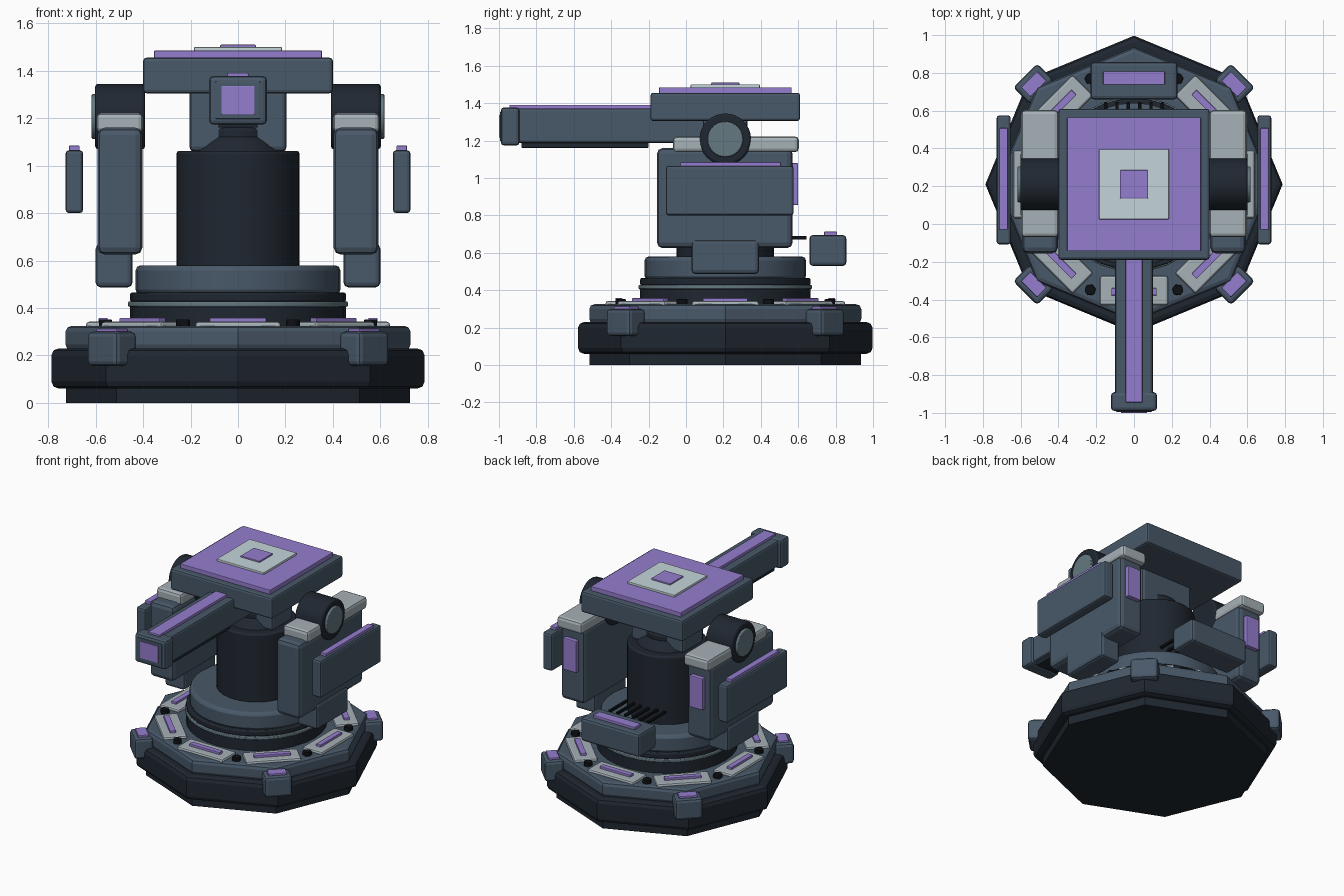
import bpy, bmesh, math
from mathutils import Matrix, Vector

if "Cube" in bpy.data.objects:
    bpy.data.objects.remove(bpy.data.objects["Cube"])

CY = 0.21  # y of the turret's turning axis


def material(name, rgb):
    m = bpy.data.materials.new(name)
    m.diffuse_color = (*rgb, 1)
    m.use_nodes = True
    m.node_tree.nodes["Principled BSDF"].inputs["Base Color"].default_value = m.diffuse_color
    return m


SLATE = material("slate", (0.065, 0.098, 0.14))
DARK = material("dark", (0.014, 0.02, 0.03))
BLACK = material("black", (0.004, 0.005, 0.007))
STEEL = material("steel", (0.13, 0.19, 0.22))
LIGHT = material("light", (0.38, 0.44, 0.47))
PALE = material("pale", (0.55, 0.66, 0.70))
PURPLE = material("purple", (0.30, 0.205, 0.62))


def finish(name, bm, mat, bevel, matrix, smooth=False):
    me = bpy.data.meshes.new(name)
    bm.to_mesh(me)
    bm.free()
    me.materials.append(mat)
    ob = bpy.data.objects.new(name, me)
    bpy.context.collection.objects.link(ob)
    ob.matrix_world = matrix
    if bevel:
        mod = ob.modifiers.new("bevel", "BEVEL")
        mod.width, mod.segments = bevel, 2
        mod.limit_method, mod.angle_limit = "ANGLE", math.radians(50)
    if smooth:
        bpy.ops.object.select_all(action="DESELECT")
        ob.select_set(True)
        bpy.context.view_layer.objects.active = ob
        bpy.ops.object.shade_smooth_by_angle(angle=math.radians(30))
    return ob


def box(name, x, y, z, mat, bevel=0.0, matrix=Matrix()):
    """Box from (min, max) ranges, placed by an optional matrix."""
    bm = bmesh.new()
    bmesh.ops.create_cube(bm, size=1)
    size = Vector((x[1] - x[0], y[1] - y[0], z[1] - z[0]))
    mid = Vector((sum(x) / 2, sum(y) / 2, sum(z) / 2))
    bmesh.ops.scale(bm, vec=size, verts=bm.verts)
    return finish(name, bm, mat, bevel, matrix @ Matrix.Translation(mid))


def drum(name, r, z, mat, sides=32, bevel=0.0, r2=None, matrix=None):
    """Upright cylinder or cone on the turret axis unless a matrix is given."""
    bm = bmesh.new()
    bmesh.ops.create_cone(bm, cap_ends=True, segments=sides, radius1=r,
                          radius2=r if r2 is None else r2, depth=z[1] - z[0])
    m = Matrix.Translation((0, CY, 0)) if matrix is None else matrix
    return finish(name, bm, mat, bevel, m @ Matrix.Translation((0, 0, sum(z) / 2)), sides > 12)


def around(deg):
    return Matrix.Translation((0, CY, 0)) @ Matrix.Rotation(math.radians(deg), 4, "Z")


# Eight-sided base
drum("base_plinth", 0.725, (0, 0.07), DARK, 8)
drum("base_flange", 0.787, (0.06, 0.23), DARK, 8, 0.03)
drum("base_deck", 0.727, (0.22, 0.325), SLATE, 8, 0.025)

# Deck plates, strips and bolts
for i in range(8):
    m = around(45 * i)
    box("deck_plate", (-0.18, 0.18), (-0.64, -0.485), (0.30, 0.342), LIGHT, 0.012, m)
    box("deck_strip", (-0.12, 0.12), (-0.588, -0.55), (0.335, 0.358), PURPLE, 0.004, m)
    bolt = around(45 * i + 22.5) @ Matrix.Translation((0, -0.605, 0))
    drum("deck_bolt", 0.031, (0.31, 0.352), BLACK, 6, 0.005, matrix=bolt)

# Corner clamps
for i in range(4):
    m = around(45 + 90 * i)
    box("corner_clamp", (-0.09, 0.09), (-0.815, -0.69), (0.155, 0.30), SLATE, 0.02, m)
    box("clamp_strip", (-0.06, 0.06), (-0.785, -0.715), (0.295, 0.313), PURPLE, 0.004, m)

# Turning ring, collar and column
drum("ring_lower", 0.455, (0.31, 0.41), DARK)
drum("ring_band", 0.463, (0.405, 0.428), STEEL, bevel=0.005)
drum("ring_upper", 0.455, (0.425, 0.465), DARK, bevel=0.008)
drum("collar", 0.432, (0.455, 0.58), SLATE, bevel=0.022)
drum("column", 0.26, (0.57, 1.062), DARK, bevel=0.012)
drum("neck_flare", 0.20, (1.06, 1.12), DARK, r2=0.145)
drum("neck", 0.145, (1.11, 1.16), DARK, bevel=0.012)
box("neck_block", (-0.205, 0.205), (0.09, 0.33), (1.06, 1.32), SLATE, 0.02)

# Square head with stepped top plates
box("head", (-0.4, 0.4), (-0.19, 0.61), (1.305, 1.455), SLATE, 0.014)
for name, h, z, mat in (("top_plate", 0.354, (1.45, 1.485), PURPLE),
                        ("top_inset", 0.185, (1.48, 1.5), PALE),
                        ("top_centre", 0.075, (1.495, 1.51), PURPLE)):
    box(name, (-h, h), (CY - h, CY + h), z, mat, 0.004)

# Barrel
box("barrel", (-0.1, 0.1), (-0.92, 0.12), (1.187, 1.372), SLATE, 0.014)
box("barrel_underside", (-0.083, 0.083), (-0.88, -0.2), (1.16, 1.195), DARK, 0.006)
box("barrel_strip", (-0.045, 0.045), (-0.945, -0.18), (1.365, 1.391), PURPLE, 0.005)
box("muzzle", (-0.122, 0.122), (-0.99, -0.89), (1.173, 1.378), SLATE, 0.018)
box("muzzle_frame", (-0.095, 0.095), (-0.995, -0.97), (1.197, 1.355), SLATE, 0.004)
box("muzzle_face", (-0.07, 0.07), (-1.0, -0.98), (1.216, 1.336), PURPLE, 0.002)

# Side pods, one set on each side
for s in (-1, 1):
    def side(a, b):
        return tuple(sorted((s * a, s * b)))

    axle = (Matrix.Translation((0, CY, 1.207))
            @ Matrix.Rotation(s * math.pi / 2, 4, "Y"))
    drum("pod_pivot", 0.138, (0.392, 0.602), DARK, 32, 0.012, matrix=axle)
    drum("pivot_cap", 0.095, (0.59, 0.617), STEEL, 32, 0.006, matrix=axle)
    box("pod_body", side(0.403, 0.592), (-0.155, 0.57), (0.625, 1.16), SLATE, 0.03)
    box("pod_cap", side(0.4, 0.597), (-0.07, 0.603), (1.138, 1.222), LIGHT, 0.02)
    box("pod_foot", side(0.445, 0.6), (0.03, 0.39), (0.487, 0.67), SLATE, 0.02)
    box("pod_rear_panel", side(0.445, 0.55), (0.56, 0.6), (0.855, 1.08), PURPLE, 0.006)
    box("side_shield", side(0.653, 0.727), (-0.108, 0.575), (0.8, 1.065), SLATE, 0.014)
    box("shield_strip", side(0.668, 0.712), (-0.03, 0.507), (1.06, 1.085), PURPLE, 0.004)

# Rear box with cooling rods
box("rear_box", (-0.23, 0.23), (0.66, 0.857), (0.53, 0.695), SLATE, 0.018)
box("rear_strip", (-0.163, 0.163), (0.738, 0.808), (0.69, 0.713), PURPLE, 0.004)
for i in range(6):
    x = -0.15 + 0.06 * i
    box("cooling_rod", (x - 0.009, x + 0.009), (0.45, 0.645), (0.672, 0.69), BLACK, 0.003)
